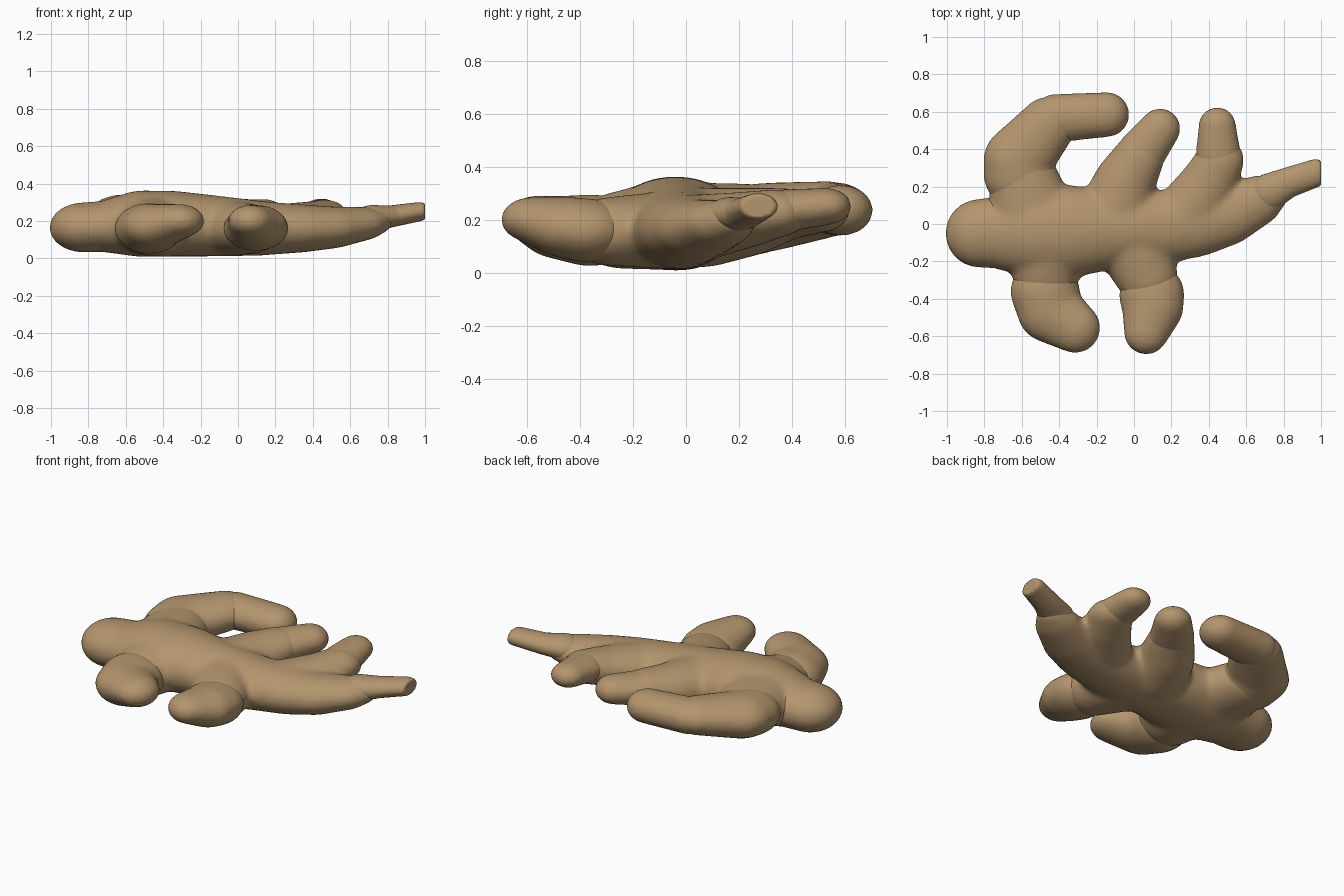
import bpy, bmesh
from mathutils import Vector

mat = bpy.data.materials.new("clay_brown")
mat.diffuse_color = (0.45, 0.30, 0.155, 1)


def add_link(bm, a, b, seg=32):
    """Convex skin around two ellipsoids given as (x, y, z, flat radius, height radius)."""
    link = bmesh.new()
    for x, y, z, r, h in (a, b):
        res = bmesh.ops.create_uvsphere(link, u_segments=seg, v_segments=18, radius=1)
        for v in res["verts"]:
            v.co = Vector((x + v.co.x * r, y + v.co.y * r, z + v.co.z * h))
    res = bmesh.ops.convex_hull(link, input=link.verts)
    loose = [v for v in link.verts if not v.link_faces]
    bmesh.ops.delete(link, geom=loose, context='VERTS')
    me = bpy.data.meshes.new("link")
    link.to_mesh(me)
    link.free()
    bm.from_mesh(me)
    bpy.data.meshes.remove(me)


def blob(name, chains, smooth=5, voxel=0.016):
    bm = bmesh.new()
    for chain in chains:
        for a, b in zip(chain, chain[1:]):
            add_link(bm, a, b)
    for v in bm.verts:
        v.co.x = min(v.co.x, 1.0)
    bmesh.ops.recalc_face_normals(bm, faces=bm.faces)
    me = bpy.data.meshes.new(name)
    bm.to_mesh(me)
    bm.free()
    ob = bpy.data.objects.new(name, me)
    bpy.context.collection.objects.link(ob)
    me.materials.append(mat)
    rem = ob.modifiers.new("fuse", 'REMESH')
    rem.mode = 'VOXEL'
    rem.voxel_size = voxel
    rem.use_smooth_shade = True
    if smooth:
        sm = ob.modifiers.new("soften", 'SMOOTH')
        sm.factor = 0.5
        sm.iterations = smooth
    for p in me.polygons:
        p.use_smooth = True
    return ob


# Body: torso, waist and tail root, with the upper part of every limb fused in
spine = [(-0.68, -0.05, 0.17, 0.20, 0.14), (-0.50, -0.04, 0.185, 0.25, 0.178),
         (-0.36, -0.04, 0.185, 0.25, 0.176), (-0.08, -0.03, 0.17, 0.20, 0.16),
         (0.12, -0.02, 0.16, 0.20, 0.145), (0.34, 0.01, 0.16, 0.185, 0.128),
         (0.50, 0.05, 0.165, 0.165, 0.112), (0.66, 0.125, 0.185, 0.135, 0.09),
         (0.73, 0.165, 0.20, 0.10, 0.073)]
curled_root = [(-0.54, 0.03, 0.19, 0.23, 0.15), (-0.59, 0.24, 0.20, 0.185, 0.135)]
upper_back_a = [(-0.10, 0.06, 0.17, 0.20, 0.15), (-0.05, 0.22, 0.19, 0.165, 0.13),
                (0.03, 0.36, 0.22, 0.135, 0.10)]
upper_back_b = [(0.28, 0.04, 0.17, 0.18, 0.125), (0.40, 0.22, 0.20, 0.15, 0.105),
                (0.46, 0.34, 0.225, 0.13, 0.09)]
upper_front_a = [(-0.46, -0.10, 0.175, 0.22, 0.165), (-0.47, -0.24, 0.16, 0.188, 0.145)]
upper_front_b = [(-0.01, -0.10, 0.16, 0.20, 0.145), (0.07, -0.28, 0.155, 0.165, 0.13)]
blob("body", [spine, curled_root, upper_back_a, upper_back_b,
              upper_front_a, upper_front_b], smooth=12)

# Head end
blob("head", [[(-0.825, -0.05, 0.165, 0.183, 0.133), (-0.60, -0.04, 0.175, 0.205, 0.14)]])

# Curled limb: bent middle section and end section
blob("curled_limb_middle", [[(-0.61, 0.27, 0.205, 0.195, 0.13), (-0.62, 0.34, 0.215, 0.185, 0.125),
                             (-0.46, 0.53, 0.24, 0.15, 0.105)]])
blob("curled_limb_end", [[(-0.42, 0.565, 0.24, 0.13, 0.10), (-0.145, 0.585, 0.235, 0.12, 0.095)]])

# Limb tips
tips = {
    "back_tip_a": [(0.04, 0.38, 0.22, 0.13, 0.095), (0.14, 0.51, 0.235, 0.108, 0.082)],
    "back_tip_b": [(0.45, 0.38, 0.235, 0.12, 0.08), (0.445, 0.525, 0.25, 0.10, 0.07)],
    "front_tip_a": [(-0.475, -0.36, 0.16, 0.185, 0.135), (-0.45, -0.46, 0.17, 0.175, 0.12),
                    (-0.315, -0.555, 0.20, 0.135, 0.09)],
    "front_tip_b": [(0.095, -0.38, 0.16, 0.175, 0.12), (0.10, -0.44, 0.17, 0.165, 0.115),
                    (0.065, -0.58, 0.20, 0.118, 0.085)],
}
for name, chain in tips.items():
    blob(name, [chain])

# Tail tip, cut flat at the end
blob("tail_tip", [[(0.72, 0.17, 0.215, 0.10, 0.07), (0.82, 0.22, 0.225, 0.082, 0.058),
                   (0.97, 0.272, 0.25, 0.075, 0.05)]], smooth=1, voxel=0.01)
